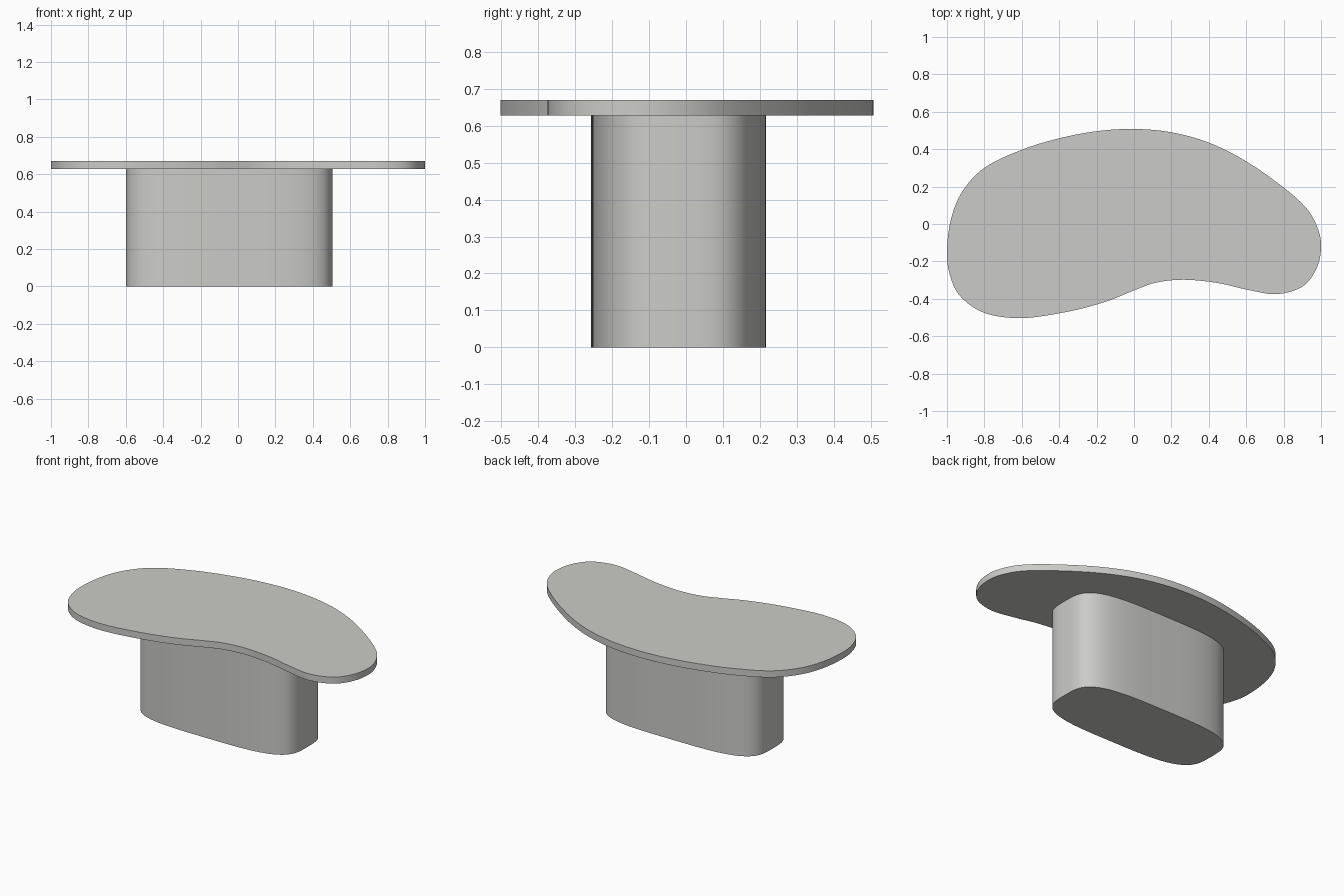
import bpy, bmesh, math
from mathutils import Vector

if "Cube" in bpy.data.objects:
    bpy.data.objects.remove(bpy.data.objects["Cube"])

mat = bpy.data.materials.new("light_grey")
mat.diffuse_color = (0.6, 0.6, 0.58, 1)
mat.use_nodes = True
mat.node_tree.nodes["Principled BSDF"].inputs["Base Color"].default_value = mat.diffuse_color


def smooth_loop(points, steps=8):
    """Closed Catmull-Rom curve through the points."""
    pts = [Vector(p) for p in points]
    n, out = len(pts), []
    for i in range(n):
        a, b, c, d = (pts[(i + k) % n] for k in (-1, 0, 1, 2))
        for s in range(steps):
            t = s / steps
            out.append(0.5 * (2 * b + (c - a) * t + (2 * a - 5 * b + 4 * c - d) * t**2
                              + (3 * b - a - 3 * c + d) * t**3))
    return out


def extrude_outline(name, outline, z0, z1):
    """Solid slab with a flat top and bottom and smooth walls."""
    bm = bmesh.new()
    face = bm.faces.new([bm.verts.new((p[0], p[1], z0)) for p in outline])
    ext = bmesh.ops.extrude_face_region(bm, geom=[face], use_keep_orig=True)
    verts = [g for g in ext["geom"] if isinstance(g, bmesh.types.BMVert)]
    bmesh.ops.translate(bm, verts=verts, vec=(0, 0, z1 - z0))
    bmesh.ops.recalc_face_normals(bm, faces=bm.faces)
    mesh = bpy.data.meshes.new(name)
    bm.to_mesh(mesh)
    bm.free()
    mesh.materials.append(mat)
    obj = bpy.data.objects.new(name, mesh)
    bpy.context.collection.objects.link(obj)
    bpy.ops.object.select_all(action='DESELECT')
    obj.select_set(True)
    bpy.context.view_layer.objects.active = obj
    bpy.ops.object.shade_smooth_by_angle(angle=math.radians(35))
    return obj


# Kidney-shaped table top
kidney = [(0, .508), (.2, .49), (.4, .435), (.6, .335), (.8, .195), (.925, .08),
          (.985, -.03), (1.0, -.13), (.975, -.24), (.9, -.335), (.76, -.375),
          (.6, -.35), (.45, -.316), (.27, -.298), (.12, -.313), (0, -.355),
          (-.15, -.415), (-.35, -.468), (-.6, -.503), (-.8, -.475), (-.93, -.385),
          (-.985, -.27), (-1.0, -.15), (-.98, .02), (-.92, .17), (-.8, .3),
          (-.6, .397), (-.4, .458), (-.2, .496)]
extrude_outline("table_top", smooth_loop(kidney), 0.628, 0.67)

# Rounded pedestal: superellipse section
power = 2 / 3.6
base = []
for i in range(128):
    a = 2 * math.pi * i / 128
    c, s = math.cos(a), math.sin(a)
    base.append((-.047 + .553 * math.copysign(abs(c) ** power, c),
                 -.02 + .237 * math.copysign(abs(s) ** power, s)))
extrude_outline("pedestal", base, 0, 0.628)
